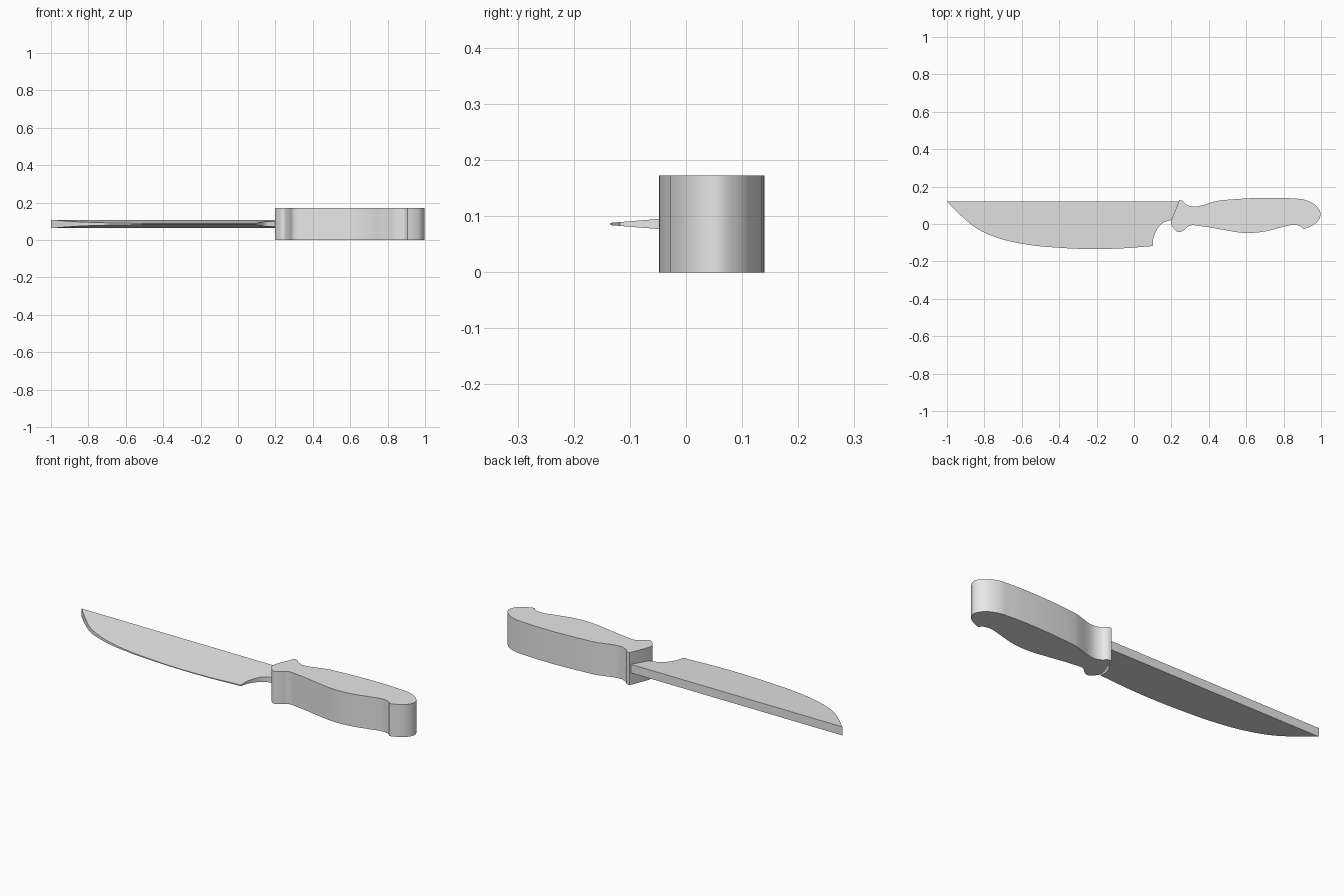
import bpy, bmesh
from mathutils import Vector
from mathutils.geometry import interpolate_bezier

if "Cube" in bpy.data.objects:
    bpy.data.objects.remove(bpy.data.objects["Cube"])

grey = bpy.data.materials.new("plain_grey")
grey.diffuse_color = (0.8, 0.8, 0.8, 1)
grey.use_nodes = True
grey.node_tree.nodes["Principled BSDF"].inputs["Base Color"].default_value = grey.diffuse_color


def smooth_run(points, steps=6):
    """Smooth curve through the points, with open ends."""
    p = [Vector((x, y, 0)) for x, y in points]
    if len(p) == 2:
        return p
    tangents = []
    for i in range(len(p)):
        if i == 0:
            t = p[1] - p[0]
        elif i == len(p) - 1:
            t = p[-1] - p[-2]
        else:
            a, b = p[i] - p[i - 1], p[i + 1] - p[i]
            t = a / a.length_squared + b / b.length_squared
        tangents.append(t.normalized())
    out = [p[0]]
    for i in range(len(p) - 1):
        d = (p[i + 1] - p[i]).length / 3
        out += interpolate_bezier(p[i], p[i] + tangents[i] * d,
                                  p[i + 1] - tangents[i + 1] * d, p[i + 1], steps + 1)[1:]
    return out


def outline(runs):
    """Join smooth runs into a closed loop, with a corner between runs."""
    loop = []
    for run in runs:
        loop += smooth_run(run)[:-1]
    return loop


def slab(name, loop, z_mid, half_thickness):
    """Solid slab whose half thickness is a function of y."""
    bm = bmesh.new()
    top = [bm.verts.new((p.x, p.y, z_mid + half_thickness(p.y))) for p in loop]
    low = [bm.verts.new((p.x, p.y, z_mid - half_thickness(p.y))) for p in loop]
    bm.faces.new(top)
    bm.faces.new(low[::-1])
    n = len(loop)
    for i in range(n):
        j = (i + 1) % n
        bm.faces.new((top[i], low[i], low[j], top[j]))
    bmesh.ops.recalc_face_normals(bm, faces=bm.faces)
    mesh = bpy.data.meshes.new(name)
    bm.to_mesh(mesh)
    bm.free()
    mesh.materials.append(grey)
    obj = bpy.data.objects.new(name, mesh)
    bpy.context.collection.objects.link(obj)
    bpy.context.view_layer.objects.active = obj
    obj.select_set(True)
    bpy.ops.object.shade_smooth_by_angle(angle=0.52)
    obj.select_set(False)
    return obj


# Blade: wedge from a thick spine to a thin cutting edge, with a heel notch
blade_loop = outline([
    [(-1, 0.12), (-0.93, 0.05), (-0.85, -0.018), (-0.72, -0.077), (-0.56, -0.112),
     (-0.4, -0.127), (-0.24, -0.134), (-0.08, -0.131), (0.1, -0.118)],
    [(0.1, -0.118), (0.103, -0.08), (0.12, -0.035), (0.15, 0.003), (0.2, 0.022)],
    [(0.2, 0.022), (0.26, 0.022)],
    [(0.26, 0.022), (0.26, 0.12)],
    [(0.26, 0.12), (-1, 0.12)],
])
slab("blade", blade_loop, 0.086, lambda y: 0.002 + 0.081 * (y + 0.135))

# Handle: straight-sided grip with a guard lip and a rounded butt
handle_loop = outline([
    [(0.2, 0.022), (0.242, 0.128)],
    [(0.242, 0.128), (0.258, 0.124), (0.28, 0.104), (0.46, 0.126), (0.72, 0.14),
     (0.84, 0.137), (0.92, 0.127), (0.975, 0.096), (0.998, 0.055), (0.98, 0.012),
     (0.94, -0.015), (0.905, -0.028)],
    [(0.905, -0.028), (0.89, -0.012), (0.865, -0.005), (0.78, -0.02), (0.7, -0.04),
     (0.6, -0.048), (0.47, -0.03), (0.36, -0.012), (0.295, -0.01), (0.27, -0.03),
     (0.243, -0.044), (0.21, -0.02), (0.199, 0.0), (0.2, 0.022)],
])
slab("handle", handle_loop, 0.086, lambda y: 0.086)
